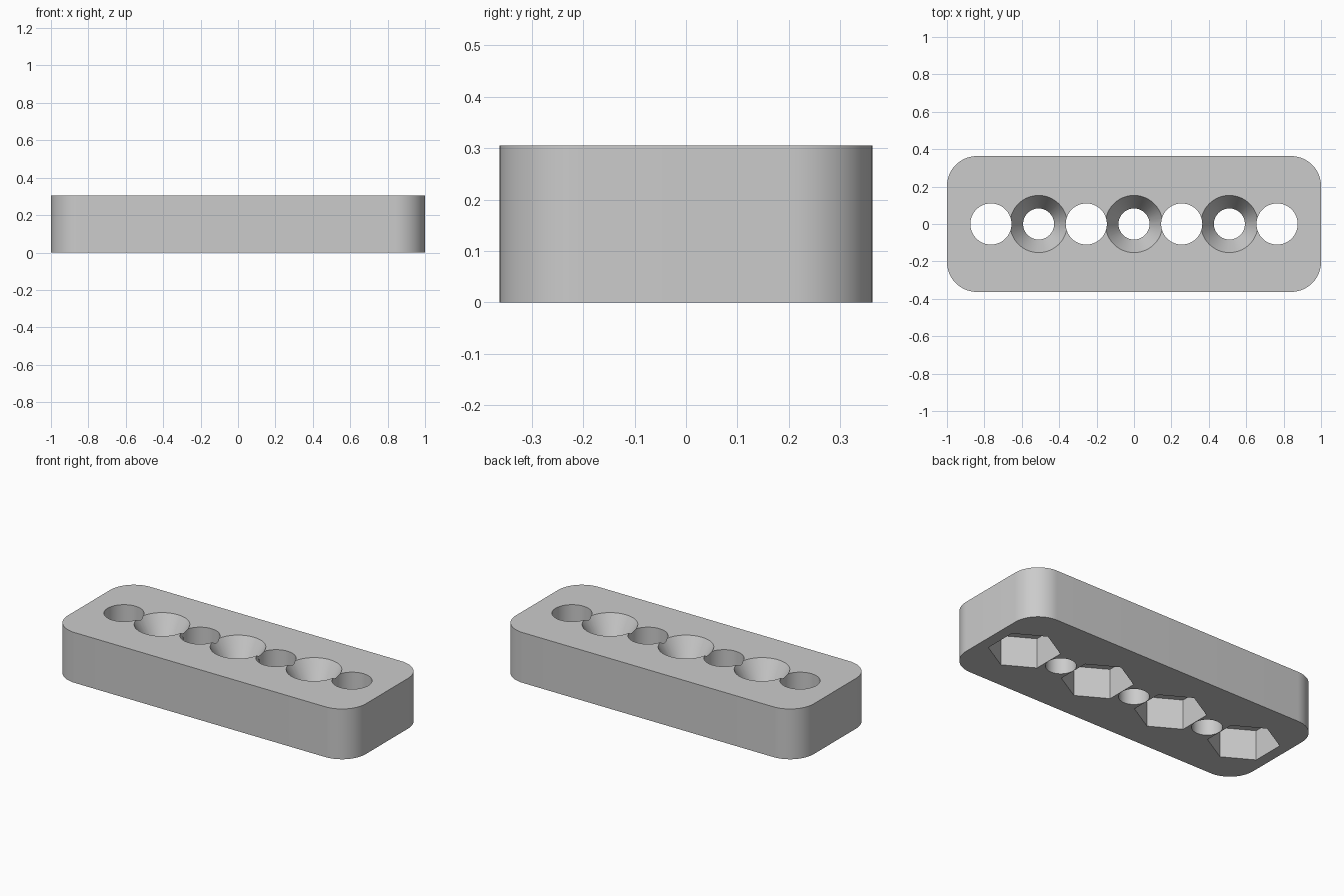
import bpy, bmesh, math

if "Cube" in bpy.data.objects:
    bpy.data.objects.remove(bpy.data.objects["Cube"], do_unlink=True)

HALF_X, HALF_Y, HEIGHT, CORNER = 1.0, 0.363, 0.305, 0.16
PITCH = 0.255        # distance between neighbouring holes
POCKET_TOP = 0.18    # nut pocket ceiling and start of the countersink
BELOW, ABOVE = -0.05, 0.33

grey = bpy.data.materials.new("plain grey")
grey.use_nodes = True
grey.diffuse_color = (0.6, 0.6, 0.6, 1)
grey.node_tree.nodes["Principled BSDF"].inputs["Base Color"].default_value = (0.6, 0.6, 0.6, 1)


def solid(name, rings):
    """Closed solid skinned through stacked rings of (x, y, z) points."""
    bm = bmesh.new()
    loops = [[bm.verts.new(p) for p in ring] for ring in rings]
    n = len(loops[0])
    for low, high in zip(loops, loops[1:]):
        for i in range(n):
            j = (i + 1) % n
            bm.faces.new((low[i], low[j], high[j], high[i]))
    bm.faces.new(loops[0][::-1])
    bm.faces.new(loops[-1])
    mesh = bpy.data.meshes.new(name)
    bm.to_mesh(mesh)
    bm.free()
    mesh.materials.append(grey)
    obj = bpy.data.objects.new(name, mesh)
    bpy.context.collection.objects.link(obj)
    return obj


def circle(x, radius, z, sides=64):
    # starts on the y axis, so a hexagon points front and back
    turn = [math.pi / 2 + math.tau * i / sides for i in range(sides)]
    return [(x + radius * math.cos(a), radius * math.sin(a), z) for a in turn]


def rounded_outline(z, steps=16):
    points = []
    for quarter, (sx, sy) in enumerate([(1, 1), (-1, 1), (-1, -1), (1, -1)]):
        for i in range(steps + 1):
            a = math.pi / 2 * (quarter + i / steps)
            points.append((sx * (HALF_X - CORNER) + CORNER * math.cos(a),
                           sy * (HALF_Y - CORNER) + CORNER * math.sin(a), z))
    return points


# Rounded block
block = solid("mounting_block", [rounded_outline(0), rounded_outline(HEIGHT)])

# Alternating bolt holes with hexagonal nut pockets, and countersunk screw holes
cutters = []
for i in range(-3, 4):
    x = i * PITCH
    if i % 2:
        cutters.append(solid("bolt_hole_cutter", [circle(x, 0.11, BELOW), circle(x, 0.11, ABOVE)]))
        cutters.append(solid("nut_pocket_cutter",
                             [circle(x, 0.196, BELOW, 6), circle(x, 0.196, POCKET_TOP, 6)]))
    else:
        cutters.append(solid("screw_hole_cutter", [circle(x, 0.083, BELOW),
                                                   circle(x, 0.083, POCKET_TOP),
                                                   circle(x, 0.167, ABOVE)]))

bpy.ops.object.select_all(action='DESELECT')
block.select_set(True)
bpy.context.view_layer.objects.active = block
for cutter in cutters:
    cutter.hide_render = True
    cut = block.modifiers.new("cut", 'BOOLEAN')
    cut.operation, cut.solver, cut.object = 'DIFFERENCE', 'EXACT', cutter
    bpy.ops.object.modifier_apply(modifier=cut.name)
    bpy.data.objects.remove(cutter, do_unlink=True)

bpy.ops.object.shade_smooth_by_angle(angle=math.radians(25))
